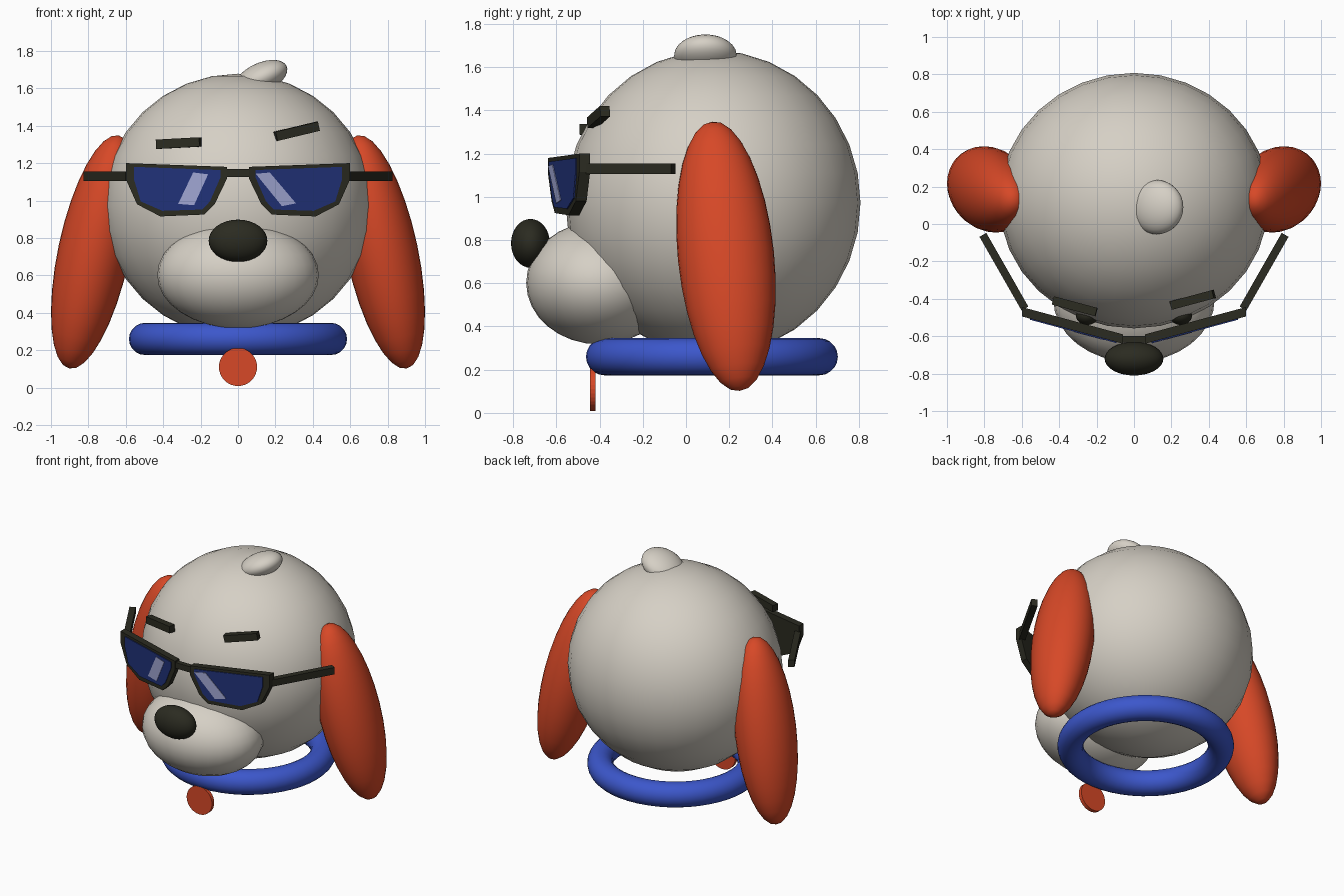
import bpy
import bmesh
from math import radians, atan2, hypot
from mathutils import Matrix, Vector, Euler

cube = bpy.data.objects.get("Cube")
if cube:
    bpy.data.objects.remove(cube, do_unlink=True)


def material(name, colour):
    m = bpy.data.materials.new(name)
    m.use_nodes = True
    m.diffuse_color = (*colour, 1)
    bsdf = next(n for n in m.node_tree.nodes if n.type == 'BSDF_PRINCIPLED')
    bsdf.inputs["Base Color"].default_value = (*colour, 1)
    return m


FUR = material("warm_grey_fur", (0.67, 0.63, 0.56))
RED = material("orange_red", (0.68, 0.065, 0.02))
BLUE = material("collar_blue", (0.045, 0.095, 0.60))
DARK = material("soft_black", (0.024, 0.024, 0.015))
NAVY = material("lens_navy", (0.015, 0.032, 0.19))
GLINT = material("glint_lavender", (0.35, 0.38, 0.65))


def finish(name, bm, mat, smooth=False):
    bmesh.ops.recalc_face_normals(bm, faces=bm.faces)
    for f in bm.faces:
        f.smooth = smooth
    mesh = bpy.data.meshes.new(name)
    bm.to_mesh(mesh)
    bm.free()
    mesh.materials.append(mat)
    ob = bpy.data.objects.new(name, mesh)
    bpy.context.collection.objects.link(ob)
    return ob


def placed(loc, rot, size):
    turn = Euler([radians(a) for a in rot]).to_matrix().to_4x4()
    return Matrix.Translation(loc) @ turn @ Matrix.Diagonal((*size, 1))


def ellipsoid(name, mat, loc, radii, rot=(0, 0, 0)):
    bm = bmesh.new()
    bmesh.ops.create_uvsphere(bm, u_segments=32, v_segments=16, radius=1,
                              matrix=placed(loc, rot, radii))
    return finish(name, bm, mat, True)


def box(name, mat, loc, size, rot=(0, 0, 0)):
    bm = bmesh.new()
    bmesh.ops.create_cube(bm, size=1, matrix=placed(loc, rot, size))
    return finish(name, bm, mat)


def swept_plate(name, mat, outline, side, front, depth):
    """Front outline (x, z) laid on the swept-back plane of one lens."""
    bm = bmesh.new()
    face = bm.faces.new([bm.verts.new((side * x, -0.656 + 0.27 * x - front, z))
                         for x, z in outline])
    out = bmesh.ops.extrude_face_region(bm, geom=[face])
    verts = [v for v in out["geom"] if isinstance(v, bmesh.types.BMVert)]
    bmesh.ops.translate(bm, verts=verts, vec=(0, depth, 0))
    return finish(name, bm, mat)


# Head, muzzle, nose and tuft
ellipsoid("head", FUR, (0, 0.125, 0.973), (0.722, 0.683, 0.705))
ellipsoid("muzzle", FUR, (0, -0.40, 0.602), (0.432, 0.34, 0.285))
ellipsoid("nose", DARK, (0, -0.72, 0.785), (0.157, 0.09, 0.113))
ellipsoid("tuft", FUR, (0.122, 0.09, 1.655), (0.152, 0.145, 0.08), (0, -25, 0))

# Collar: circle swept around a ring
bm = bmesh.new()
ring = bmesh.ops.create_circle(bm, segments=20, radius=0.086,
                               matrix=placed((0.497, 0.12, 0.26), (90, 0, 0), (1, 1, 1)))
bmesh.ops.spin(bm, geom=ring["verts"] + bm.edges[:], cent=(0, 0.12, 0.26),
               axis=(0, 0, 1), angle=radians(360), steps=48)
bmesh.ops.remove_doubles(bm, verts=bm.verts, dist=0.0005)
finish("collar", bm, BLUE, True)

# Round tag
bm = bmesh.new()
bmesh.ops.create_cone(bm, cap_ends=True, segments=32, radius1=0.102, radius2=0.102,
                      depth=0.026, matrix=placed((0, -0.432, 0.11), (90, 0, 0), (1, 1, 1)))
finish("tag", bm, RED)

# Eyebrows
box("right_eyebrow", DARK, (-0.317, -0.44, 1.307), (0.24, 0.046, 0.05), (0, -3, -15))
box("left_eyebrow", DARK, (0.314, -0.405, 1.37), (0.24, 0.046, 0.05), (0, -13, 15))

# Sunglasses outlines
RIM = [(0.60, 1.20), (0.06, 1.18), (0.06, 1.115), (0.125, 0.98), (0.18, 0.925),
       (0.415, 0.915), (0.54, 0.98), (0.60, 1.115)]
LENS = [(0.555, 1.18), (0.093, 1.163), (0.093, 1.125), (0.15, 0.995), (0.19, 0.952),
        (0.405, 0.945), (0.52, 0.995), (0.555, 1.108)]
GLINTS = {1: [(0.095, 1.143), (0.17, 1.15), (0.31, 0.985), (0.235, 0.97)],
          -1: [(0.24, 1.15), (0.16, 1.14), (0.235, 0.975), (0.32, 0.982)]}

for side, label in ((1, "left"), (-1, "right")):
    ellipsoid(label + "_ear", RED, (side * 0.77, 0.185, 0.725), (0.192, 0.223, 0.64),
              (5.7, side * -12, 0))
    ellipsoid(label + "_eye", DARK, (side * 0.25, -0.49, 1.06), (0.06, 0.05, 0.08))
    swept_plate(label + "_rim", DARK, RIM, side, 0, 0.05)
    swept_plate(label + "_lens", NAVY, LENS, side, 0.006, 0.008)
    swept_plate(label + "_glint", GLINT, GLINTS[side], side, 0.009, 0.004)
    # Temple arm from hinge to ear
    hinge, tip = Vector((0.583, -0.452)), Vector((0.808, -0.058))
    mid, run = (hinge + tip) / 2, tip - hinge
    box(label + "_temple", DARK, (side * mid.x, mid.y, 1.13),
        (hypot(*run), 0.042, 0.05), (0, 0, side * atan2(run.y, run.x) * 180 / 3.14159))

# Bridge between the rims
box("bridge", DARK, (0, -0.615, 1.148), (0.14, 0.035, 0.042))
